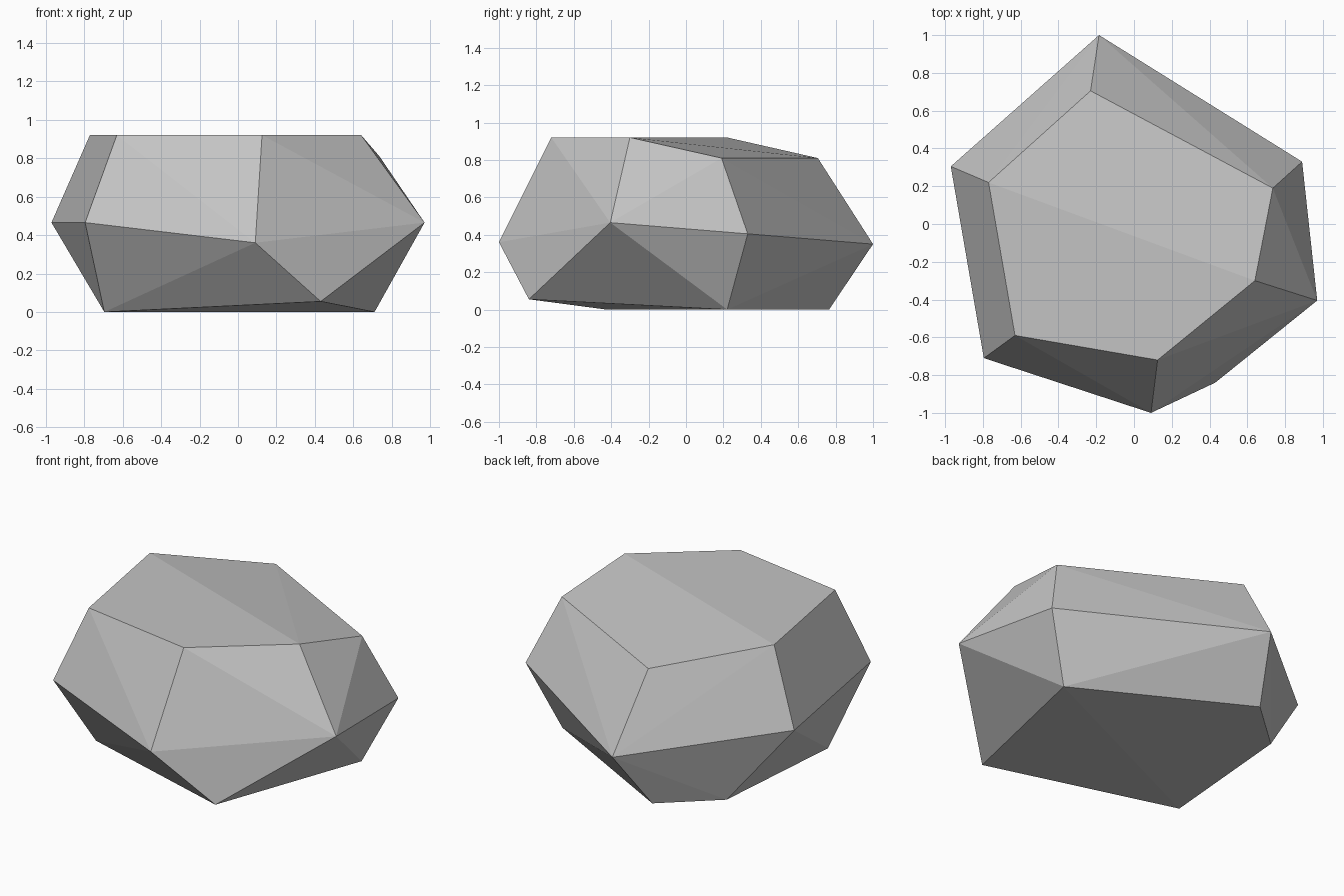
import bpy
import bmesh

# Remove the default cube
cube = bpy.data.objects.get("Cube")
if cube:
    bpy.data.objects.remove(cube, do_unlink=True)

# Plain stone colour
stone = bpy.data.materials.new("stone_grey")
stone.use_nodes = True
grey = (0.55, 0.55, 0.55, 1.0)
stone.diffuse_color = grey
bsdf = next(n for n in stone.node_tree.nodes if n.type == "BSDF_PRINCIPLED")
bsdf.inputs["Base Color"].default_value = grey

# Corners of the three facet rings, running around the rock
top_ring = [(-0.77, 0.22, 0.92), (-0.63, -0.59, 0.92), (0.125, -0.72, 0.92),
            (0.64, -0.30, 0.92), (0.735, 0.19, 0.81), (-0.23, 0.705, 0.81)]
waist_ring = [(-0.97, 0.305, 0.465), (-0.795, -0.71, 0.465), (0.09, -1.0, 0.36),
              (0.97, -0.405, 0.465), (0.89, 0.33, 0.405), (-0.185, 1.0, 0.35)]
base_ring = [(-0.62, 0.48, 0), (-0.695, -0.425, 0), (0.43, -0.84, 0.055),
             (0.71, 0.22, 0), (-0.30, 0.765, 0)]

# Wrap the rings in a tight skin of flat facets
bm = bmesh.new()
for corner in top_ring + waist_ring + base_ring:
    bm.verts.new(corner)
bmesh.ops.convex_hull(bm, input=bm.verts)

# Merge nearly flat triangles into larger facets
bmesh.ops.dissolve_limit(bm, angle_limit=0.01, verts=bm.verts, edges=bm.edges)
bmesh.ops.recalc_face_normals(bm, faces=bm.faces)

mesh = bpy.data.meshes.new("rock")
bm.to_mesh(mesh)
bm.free()
mesh.materials.append(stone)
rock = bpy.data.objects.new("rock", mesh)
bpy.context.collection.objects.link(rock)
